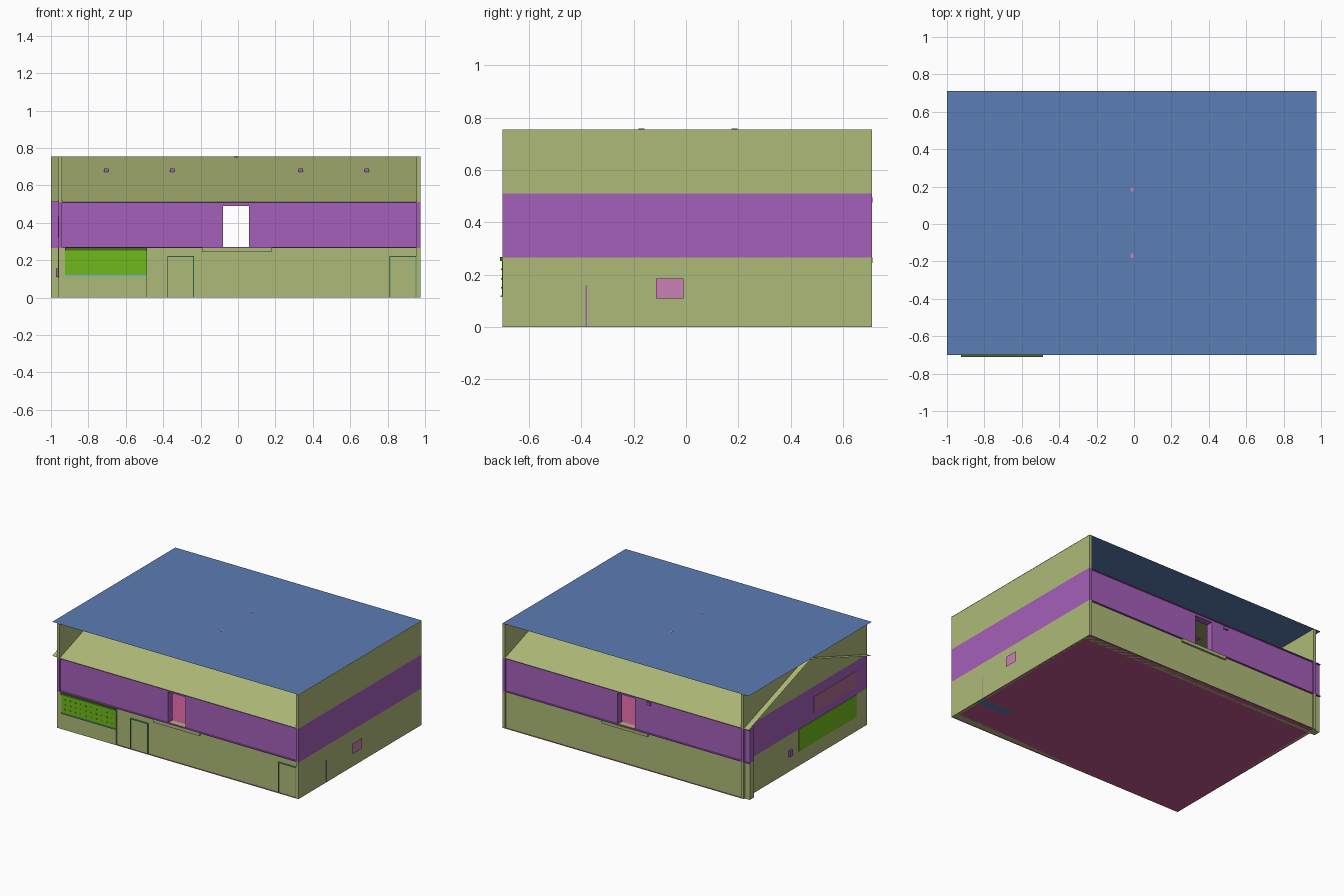
import bpy, bmesh
from mathutils import Vector, Matrix

if "Cube" in bpy.data.objects:
    bpy.data.objects.remove(bpy.data.objects["Cube"])


def material(name, rgb):
    m = bpy.data.materials.new(name)
    lin = [(c / 255 / 12.92) if c < 11 else ((c / 255 + 0.055) / 1.055) ** 2.4 for c in rgb]
    m.diffuse_color = (*lin, 1)
    m.use_nodes = True
    m.node_tree.nodes["Principled BSDF"].inputs["Base Color"].default_value = m.diffuse_color
    return m


OLIVE = material("olive", (174, 186, 120))
PURPLE = material("purple", (165, 96, 186))
BLUE = material("blue", (91, 125, 180))
GREEN = material("green", (112, 184, 28))
DARK_GREEN = material("dark_green", (70, 110, 25))
TEAL = material("teal", (80, 150, 115))
SKY = material("sky", (120, 180, 215))
PINK = material("pink", (204, 128, 182))
ROSE = material("rose", (195, 88, 145))
MAUVE = material("mauve", (175, 110, 150))


def finish(name, bm, mat):
    bmesh.ops.recalc_face_normals(bm, faces=bm.faces)
    me = bpy.data.meshes.new(name)
    bm.to_mesh(me)
    bm.free()
    ob = bpy.data.objects.new(name, me)
    bpy.context.collection.objects.link(ob)
    me.materials.append(mat)
    return ob


def boxes(name, mat, *ranges):
    """One object out of boxes given as (x0, x1, y0, y1, z0, z1)."""
    bm = bmesh.new()
    for x0, x1, y0, y1, z0, z1 in ranges:
        centre = Vector((x0 + x1, y0 + y1, z0 + z1)) / 2
        bmesh.ops.create_cube(bm, size=1, matrix=Matrix.Translation(centre)
                              @ Matrix.Diagonal((x1 - x0, y1 - y0, z1 - z0, 1)))
    return finish(name, bm, mat)


def sheet(name, mat, pts):
    bm = bmesh.new()
    bm.faces.new([bm.verts.new(p) for p in pts])
    return finish(name, bm, mat)


# Overall limits and storey heights
XL, XW, XR = -1.0, -0.96, 0.975
YF, YB = -0.70, 0.71
Z1, Z2, ZT = 0.265, 0.51, 0.757
IN, T = 0.012, 0.05
OX0, OX1, OZ = -0.08, 0.06, 0.49
YM = (YF + YB) / 2

# Floors, slightly wider than the recessed long walls
sheet("ground_floor", ROSE, [(XW, YF, 0), (XR, YF, 0), (XR, YB, 0), (XW, YB, 0)])
boxes("upper_floor", ROSE, (XW + 0.01, XR - 0.01, YF + IN + 0.002, YB - IN - 0.002, Z1 - 0.006, Z1))

# End walls in three coloured bands
bands = [("lower", OLIVE, 0, Z1), ("middle", PURPLE, Z1, Z2), ("upper", OLIVE, Z2, ZT - 0.002)]
for label, mat, z0, z1 in bands:
    boxes("right_wall_" + label, mat, (XR - 0.02, XR, YF, YB, z0, z1))
    boxes("left_wall_" + label, mat, (XW, XW + 0.02, YF, YB, z0, z1))

# Long walls: plain below, central opening in the middle band
for side, x0, ya, s in (("front", XW, YF, 1), ("back", XL, YB, -1)):
    y0, y1 = sorted((ya + s * IN, ya + s * (IN + T)))
    boxes(side + "_wall_lower", OLIVE, (x0, XR, y0, y1, 0, Z1))
    boxes(side + "_wall_middle", PURPLE,
          (x0, OX0, y0, y1, Z1, Z2), (OX1, XR, y0, y1, Z1, Z2), (OX0, OX1, y0, y1, OZ, Z2))
    # thin projecting strips along the storey edges
    e0, e1 = sorted((ya, ya + s * IN))
    boxes(side + "_band_edges", PURPLE, (x0, XR, e0, e1, Z1, Z1 + 0.005),
          (x0, XR, e0, e1, Z2 - 0.005, Z2))
    boxes(side + "_sill", OLIVE, (-0.19, 0.18, e0, e1 + 0.002, Z1 - 0.02, Z1))
    # pitched ceiling rising to the middle under the flat roof
    sheet(side + "_slope", OLIVE, [(XL, ya, Z2), (XR, ya, Z2),
                                   (XR, YM, ZT - 0.003), (XL, YM, ZT - 0.003)])

# Flat roof sheet with two small vents
sheet("roof", BLUE, [(XL, YF, ZT), (XR, YF, ZT), (XR, YB, ZT), (XL, YB, ZT)])
boxes("roof_vents", PINK, *[(-0.018, -0.003, y - 0.011, y + 0.011, ZT - 0.01, ZT + 0.001)
                            for y in (-0.17, 0.185)])

# Small lamps poking out of both slopes
lamps = []
for x in (-0.705, -0.352, 0.335, 0.688):
    for y in (-0.22, 0.23):
        lamps.append((x - 0.012, x + 0.012, y - 0.012, y + 0.012, 0.668, 0.69))
boxes("slope_lamps", PURPLE, *lamps)

# Front shop window: flush wall, panel, lip, sill and pegs
wx0, wx1 = -0.925, -0.487
boxes("window_wall", OLIVE, (XW, wx1, YF, YF + IN, 0, Z1))
boxes("window_panel", GREEN, (wx0, wx1, YF - 0.003, YF, 0.12, Z1))
boxes("window_lip", DARK_GREEN, (wx0, wx1, YF - 0.01, YF, 0.252, 0.267))
boxes("window_sill", SKY, (wx0, wx1, YF - 0.008, YF, 0.114, 0.12))
boxes("window_pegs", GREEN, *[(x - 0.004, x + 0.004, YF - 0.007, YF, z - 0.003, z + 0.003)
                              for x in [wx0 + 0.03 + i * 0.042 for i in range(10)]
                              for z in (0.15, 0.185, 0.22)])

# Two front doors: thin frames around plain leaves
for label, x0, x1 in (("left", -0.378, -0.235), ("right", 0.81, 0.955)):
    y0, y1, h, t = YF + 0.001, YF + IN, 0.222, 0.005
    boxes("door_frame_" + label, TEAL, (x0, x0 + t, y0, y1, 0, h), (x1 - t, x1, y0, y1, 0, h),
          (x0, x1, y0, y1, h - t, h))
    boxes("door_leaf_" + label, OLIVE, (x0 + t, x1 - t, YF + 0.007, y1, 0.002, h - t))

# Left side panels
boxes("left_window", GREEN, (XW - 0.003, XW, -0.58, 0.08, 0.105, Z1))
boxes("left_upper_panel", MAUVE, (XW - 0.002, XW, -0.58, -0.09, 0.32, 0.435))
boxes("left_box", PURPLE, (XW - 0.012, XW, 0.165, 0.195, 0.11, 0.155))

# Right side floating panel and partition edge
sheet("right_panel", PINK, [(1, -0.115, 0.11), (1, -0.01, 0.11), (1, -0.01, 0.185), (1, -0.115, 0.185)])
boxes("partition_edge", PURPLE, (0.9, XR + 0.001, -0.383, -0.377, 0, 0.16))

# Back wall lamp and step patch in the floor
boxes("back_lamp", PURPLE, (-0.21, -0.18, YB - IN, YB + 0.002, 0.475, 0.495))
boxes("floor_step", BLUE, (0.62, XR - 0.002, -0.45, -0.39, 0, 0.01))
